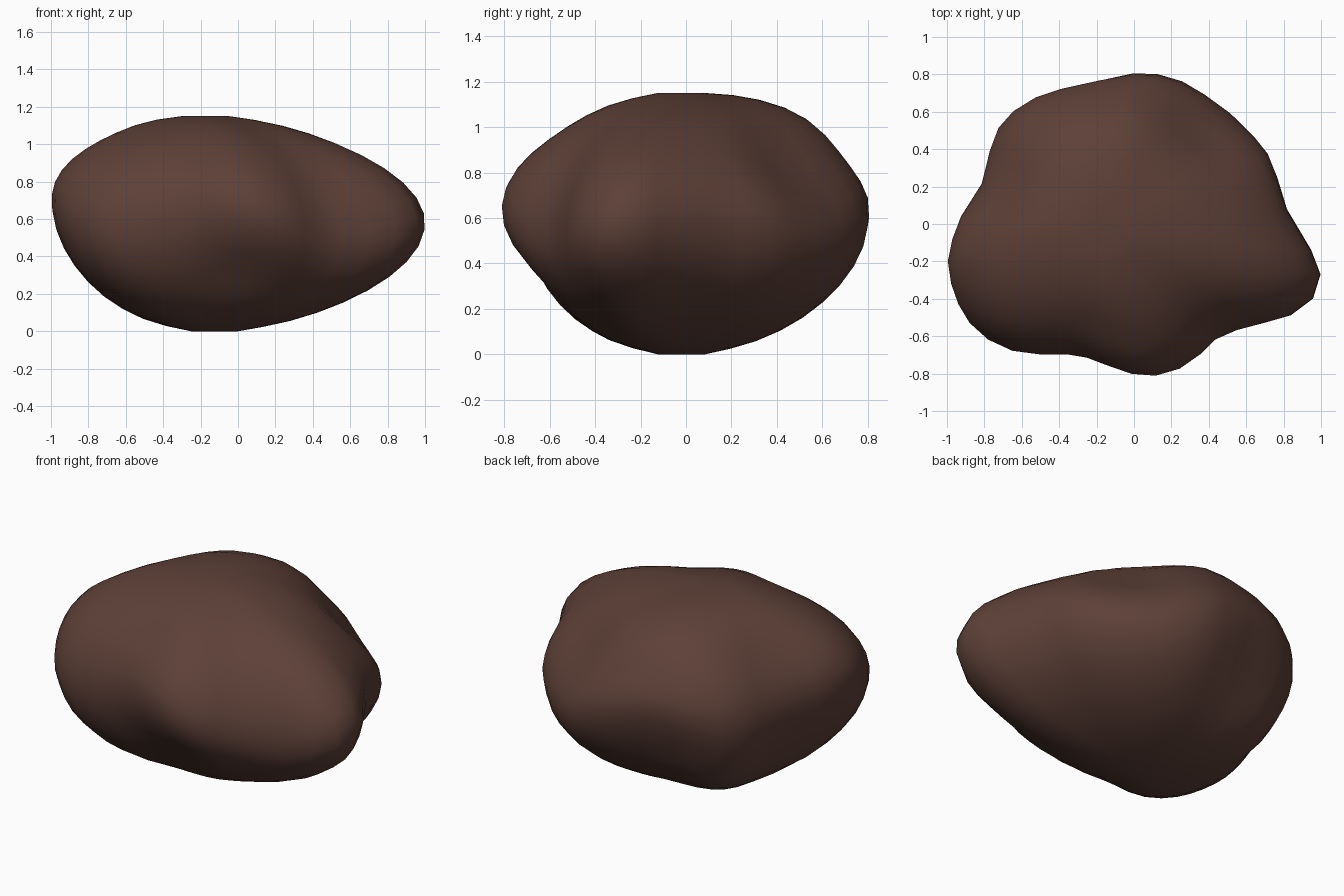
import bpy, bmesh, math
from mathutils import Vector

cube = bpy.data.objects.get("Cube")
if cube:
    bpy.data.objects.remove(cube, do_unlink=True)

HEIGHT = 1.15
CENTRE = Vector((-.15, -.02))
RINGS = 20

# Widest outline of the boulder, counter-clockwise seen from above
OUTLINE = [Vector(p) for p in (
    (1, -.27), (.95, -.14), (.82, .08), (.77, .25), (.72, .38), (.65, .47),
    (.52, .6), (.38, .7), (.26, .77), (.13, .81), (0, .82), (-.19, .79),
    (-.4, .74), (-.53, .69), (-.65, .61), (-.73, .52), (-.78, .4), (-.83, .22),
    (-.94, .04), (-.98, -.08), (-1, -.2), (-.98, -.32), (-.94, -.43),
    (-.88, -.53), (-.78, -.62), (-.65, -.68), (-.5, -.7), (-.36, -.7),
    (-.25, -.72), (-.15, -.76), (-.01, -.81), (.12, -.82), (.25, -.78),
    (.36, -.7), (.44, -.62), (.55, -.57), (.7, -.53), (.84, -.49), (.96, -.4))]


def direction(angle, polar):
    return Vector((math.sin(polar) * math.cos(angle),
                   math.sin(polar) * math.sin(angle), math.cos(polar)))


# Dents and bulges: angle round the boulder, angle from the top, amount
DENTS = [(direction(math.radians(a), math.radians(p)), amount) for a, p, amount in (
    (40, 60, -.1), (163, 44, -.08), (163, 68, -.04), (160, 122, -.05),
    (108, 112, -.06), (285, 122, -.1), (270, 48, -.05), (88, 64, -.05),
    (75, 40, .05), (135, 130, .05), (140, 28, .03))]


def surface_point(rim, polar):
    """Point below the top pole by the polar angle, on the meridian of a rim point."""
    offset = rim - CENTRE
    angle = math.atan2(offset.y, offset.x)
    c, s = math.cos(angle), math.sin(angle)
    # Lumps are strongest at the rim and melt into an oval at the poles
    oval = Vector((c, s)) / math.hypot(c / .93, s / .78)
    flat = oval.lerp(offset, math.sin(polar) ** 1.6) * math.sin(polar)
    here = direction(angle, polar)
    swell = 1 + sum(amount * math.exp(14 * (here.dot(d) - 1)) for d, amount in DENTS)
    # The rim is tilted and waves up and down
    rim_z = .61 - .04 * c + .02 * s + .06 * math.cos(4 * angle - .35)
    up = math.cos(polar)
    z = rim_z + up * swell * (HEIGHT - rim_z if up > 0 else rim_z)
    drift = -.025 * up
    return Vector((CENTRE.x + drift + flat.x * swell, CENTRE.y + flat.y * swell,
                   min(max(z, 0), HEIGHT)))


def make_material(name, colour):
    mat = bpy.data.materials.new(name)
    mat.use_nodes = True
    mat.diffuse_color = colour
    mat.node_tree.nodes["Principled BSDF"].inputs["Base Color"].default_value = colour
    return mat


# Boulder: rings lofted from top to bottom, with small flat caps at the poles
bm = bmesh.new()
rings = []
for i in range(RINGS):
    polar = math.pi * (i + .9) / (RINGS + .8)
    ring = [bm.verts.new(surface_point(rim, polar)) for rim in OUTLINE]
    if i in (0, RINGS - 1):
        for v in ring:
            v.co.z = HEIGHT if i == 0 else 0
    rings.append(ring)

for upper, lower in zip(rings, rings[1:]):
    for j in range(len(OUTLINE)):
        k = (j + 1) % len(OUTLINE)
        bm.faces.new((upper[j], lower[j], lower[k], upper[k]))
bm.faces.new(rings[0])
bm.faces.new(reversed(rings[-1]))
bmesh.ops.recalc_face_normals(bm, faces=bm.faces)

mesh = bpy.data.meshes.new("boulder")
bm.to_mesh(mesh)
bm.free()
mesh.materials.append(make_material("dark brown stone", (.1095, .0513, .0382, 1)))
for face in mesh.polygons:
    face.use_smooth = True
boulder = bpy.data.objects.new("boulder", mesh)
bpy.context.collection.objects.link(boulder)
